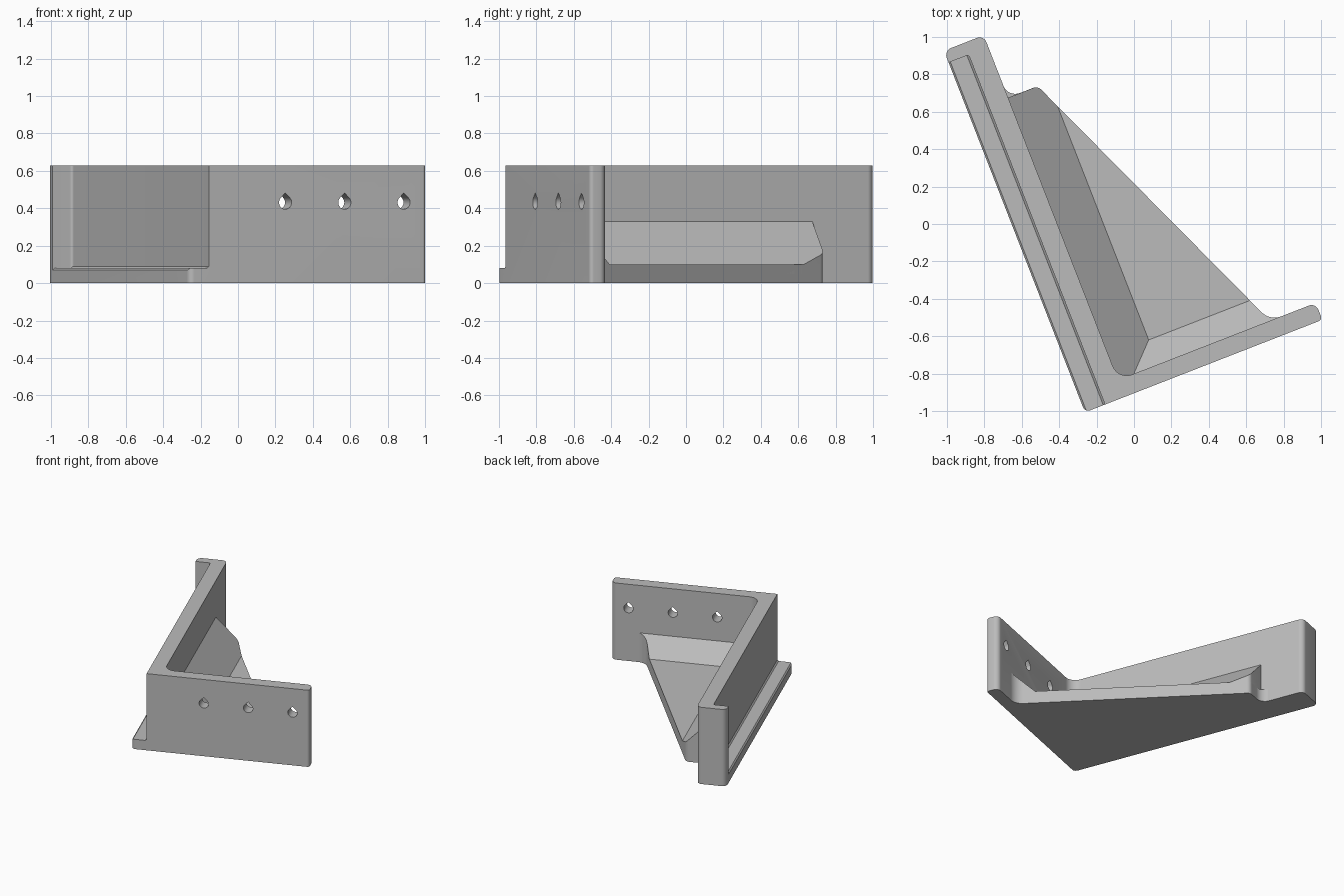
import bpy, bmesh, math
from mathutils import Matrix, Vector

cube = bpy.data.objects.get("Cube")
if cube:
    bpy.data.objects.remove(cube, do_unlink=True)

grey = bpy.data.materials.new("plain grey")
grey.use_nodes = True
grey.diffuse_color = (0.5, 0.5, 0.5, 1)
grey.node_tree.nodes["Principled BSDF"].inputs["Base Color"].default_value = (0.5, 0.5, 0.5, 1)

# The bracket is drawn square to its outer corner, then turned into place
PLACE = Matrix.Translation((-0.262, -1.007, 0)) @ Matrix.Rotation(math.radians(21.3), 4, 'Z')

# Where a profile point (a, b) at extrusion depth t lands
AXES = {
    'Z': lambda a, b, t: (a, b, t),
    'Y': lambda a, b, t: (a, t, b),
    'X': lambda a, b, t: (t, a, b),
}


def rounded(corners, steps=10):
    """Outline from (x, y, radius) corners, each replaced by a tangent arc."""
    out = []
    for i, (x, y, r) in enumerate(corners):
        p = Vector((x, y))
        if not r:
            out.append(p)
            continue
        a = (Vector(corners[i - 1][:2]) - p).normalized()
        b = (Vector(corners[(i + 1) % len(corners)][:2]) - p).normalized()
        half = a.angle(b) / 2
        centre = p + (a + b).normalized() * r / math.sin(half)
        start = p + a * r / math.tan(half) - centre
        end = p + b * r / math.tan(half) - centre
        sweep = math.pi - 2 * half
        for k in range(steps + 1):
            f = k / steps
            arc = (start * math.sin((1 - f) * sweep) + end * math.sin(f * sweep)) / math.sin(sweep)
            out.append(centre + arc)
    return out


def prism(name, outline, axis, low, high):
    """Extrude a closed outline along one axis."""
    bm = bmesh.new()
    face = bm.faces.new([bm.verts.new(AXES[axis](p[0], p[1], low)) for p in outline])
    move = Vector(AXES[axis](0, 0, high - low))
    top = bmesh.ops.extrude_face_region(bm, geom=[face], use_keep_orig=True)
    bmesh.ops.translate(bm, vec=move, verts=[v for v in top["geom"] if isinstance(v, bmesh.types.BMVert)])
    bmesh.ops.recalc_face_normals(bm, faces=bm.faces)
    mesh = bpy.data.meshes.new(name)
    bm.to_mesh(mesh)
    bm.free()
    mesh.materials.append(grey)
    ob = bpy.data.objects.new(name, mesh)
    bpy.context.collection.objects.link(ob)
    ob.matrix_world = PLACE
    return ob


def combine(ob, tool, operation):
    """Apply a boolean and discard the tool."""
    mod = ob.modifiers.new("cut", 'BOOLEAN')
    mod.object, mod.operation, mod.solver = tool, operation, 'EXACT'
    bpy.context.view_layer.update()
    graph = bpy.context.evaluated_depsgraph_get()
    mesh = bpy.data.meshes.new_from_object(ob.evaluated_get(graph))
    ob.modifiers.clear()
    ob.data = mesh
    bpy.data.objects.remove(tool, do_unlink=True)


# Two walls in an L, with a hook at the far end of the long one
walls = prism("walls", rounded([
    (0.115, 0, 0), (1.362, 0, 0.02), (1.362, 0.097, 0.04), (0.228, 0.097, 0.08),
    (0.228, 2.075, 0.04), (0, 2.075, 0.04), (0, 2.007, 0), (0.115, 2.007, 0.015),
]), 'Z', 0, 0.63)

# Three teardrop holes through the short wall
R = 0.036
for i in range(3):
    x, z = 0.553 + 0.34 * i, 0.431
    drop = [(x, z + R * math.sqrt(2))]
    for k in range(25):
        a = math.radians(135 + 270 * k / 24)
        drop.append((x + R * math.cos(a), z + R * math.sin(a)))
    combine(walls, prism("hole_cutter", drop, 'Y', -0.1, 0.2), 'DIFFERENCE')

# Low outer ledge with a chamfered rim and a small cove against the wall
ledge = prism("ledge", [(0, 0), (0, 0.07), (0.01, 0.08), (0.105, 0.08), (0.115, 0.09),
                        (0.13, 0.09), (0.13, 0)], 'Y', 0, 2.02)
combine(ledge, prism("ledge_trim", rounded([
    (0, 0, 0.03), (0.2, 0, 0), (0.2, 2.1, 0), (0, 2.1, 0)]), 'Z', -0.1, 0.2), 'INTERSECT')

# Triangular floor blended into both walls
FLOOR = rounded([
    (0.15, 0.05, 0), (1.3, 0.05, 0), (1.3, 0.096, 0), (1.1, 0.096, 0.1),
    (0.398, 1.717, 0.04), (0.227, 1.717, 0.07), (0.227, 1.9, 0), (0.15, 1.9, 0)])
floor = prism("floor", FLOOR, 'Z', 0, 0.1)

# Sloping gussets along the walls, trimmed to the floor outline
long_gusset = prism("long_gusset", [(0.16, 0.05), (0.16, 0.33), (0.228, 0.33), (0.508, 0.05)],
                    'Y', 0.06, 1.7165)
short_gusset = prism("short_gusset", [(0.06, 0.05), (0.06, 0.24), (0.097, 0.24), (0.287, 0.05)],
                     'X', 0.16, 1.25)
for gusset in (long_gusset, short_gusset):
    combine(gusset, prism("gusset_trim", FLOOR, 'Z', -0.1, 0.5), 'INTERSECT')

# Smooth the rounded corners, keep the edges crisp
bpy.ops.object.select_all(action='DESELECT')
for ob in (walls, ledge, floor, long_gusset, short_gusset):
    ob.select_set(True)
bpy.context.view_layer.objects.active = walls
bpy.ops.object.shade_smooth_by_angle(angle=math.radians(30))
